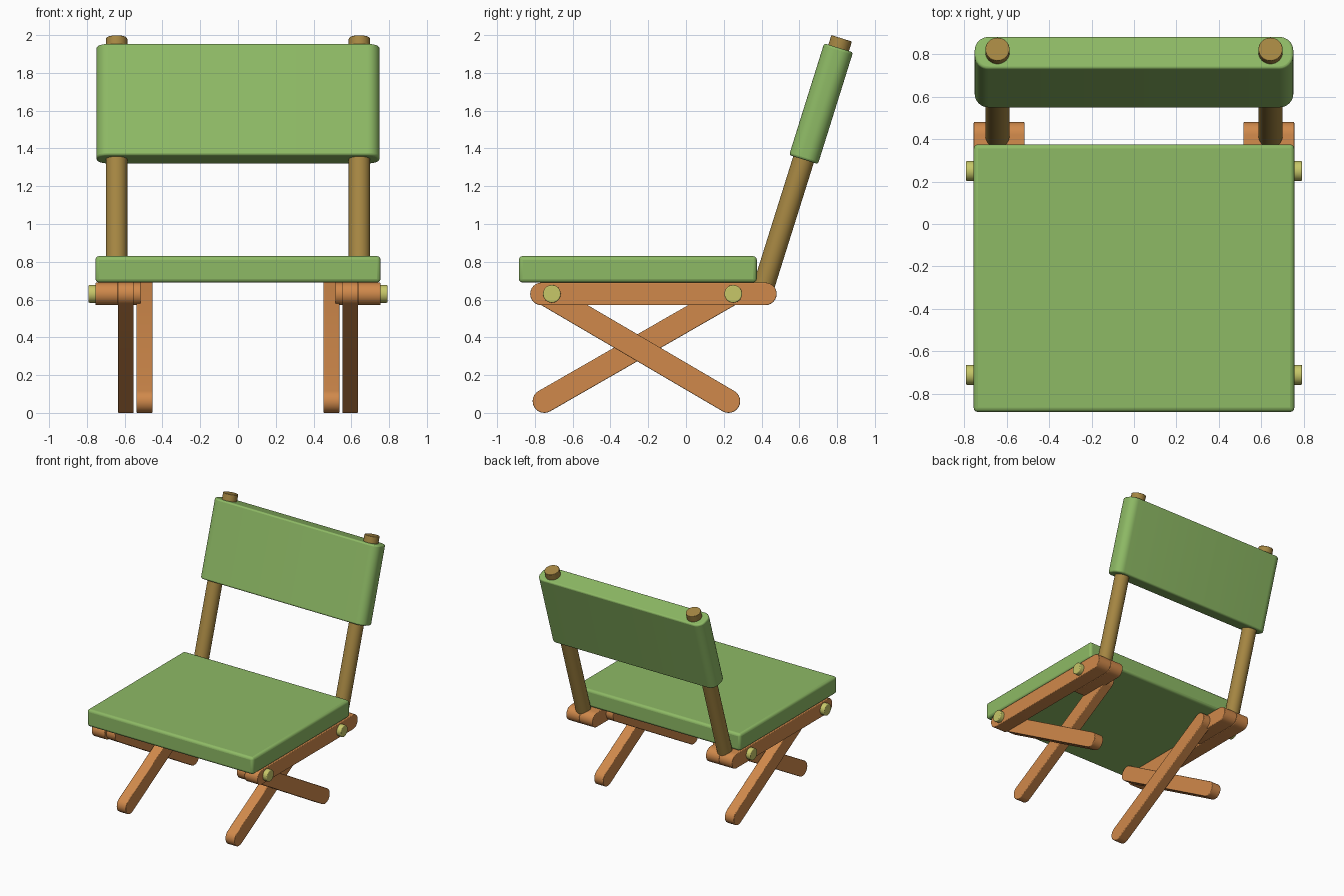
import bpy, bmesh, math
from mathutils import Vector, Matrix

cube = bpy.data.objects.get("Cube")
if cube:
    bpy.data.objects.remove(cube, do_unlink=True)


def material(name, rgb):
    m = bpy.data.materials.new(name)
    m.use_nodes = True
    m.diffuse_color = (*rgb, 1)
    m.node_tree.nodes["Principled BSDF"].inputs["Base Color"].default_value = (*rgb, 1)
    return m


GREEN = material("green canvas", (0.27, 0.49, 0.13))
ORANGE = material("orange wood", (0.63, 0.25, 0.07))
BROWN = material("brown wood", (0.38, 0.24, 0.055))
YELLOW = material("pale yellow bolt", (0.57, 0.57, 0.14))


def finish(bm, name, mat, bevel=0.0):
    bmesh.ops.recalc_face_normals(bm, faces=bm.faces)
    me = bpy.data.meshes.new(name)
    bm.to_mesh(me)
    bm.free()
    me.materials.append(mat)
    ob = bpy.data.objects.new(name, me)
    bpy.context.collection.objects.link(ob)
    if bevel:
        mod = ob.modifiers.new("soft edges", 'BEVEL')
        mod.width, mod.segments = bevel, 3
        mod.limit_method, mod.angle_limit = 'ANGLE', math.radians(40)
    bpy.ops.object.select_all(action='DESELECT')
    bpy.context.view_layer.objects.active = ob
    ob.select_set(True)
    bpy.ops.object.shade_smooth_by_angle(angle=math.radians(35))
    return ob


def bar(name, start, end, x0, x1, r=0.06, mat=ORANGE):
    """Round-ended plank between two (y, z) points, spanning x0 to x1."""
    a, b = Vector(start), Vector(end)
    heading = math.atan2(b.y - a.y, b.x - a.x)
    steps = 12
    bm = bmesh.new()
    ring = []
    for centre, turn in ((b, -math.pi / 2), (a, math.pi / 2)):
        for i in range(steps + 1):
            t = heading + turn + math.pi * i / steps
            ring.append(bm.verts.new((x0, centre.x + r * math.cos(t), centre.y + r * math.sin(t))))
    face = bm.faces.new(ring)
    out = bmesh.ops.extrude_face_region(bm, geom=[face])
    verts = [g for g in out["geom"] if isinstance(g, bmesh.types.BMVert)]
    bmesh.ops.translate(bm, verts=verts, vec=(x1 - x0, 0, 0))
    return finish(bm, name, mat, 0.005)


def rod(name, p, q, r, mat, bevel):
    p, q = Vector(p), Vector(q)
    bm = bmesh.new()
    rot = (q - p).to_track_quat('Z', 'Y').to_matrix().to_4x4()
    bmesh.ops.create_cone(bm, cap_ends=True, segments=32, radius1=r, radius2=r,
                          depth=(q - p).length, matrix=Matrix.Translation((p + q) / 2) @ rot)
    return finish(bm, name, mat, bevel)


def cushion(name, size, centre, tilt=0.0, corner=0.0, bevel=0.02):
    bm = bmesh.new()
    bmesh.ops.create_cube(bm, size=1)
    bmesh.ops.scale(bm, verts=bm.verts, vec=size)
    if corner:  # round the upright edges
        upright = [e for e in bm.edges if abs(e.verts[0].co.z - e.verts[1].co.z) > 0.1]
        bmesh.ops.bevel(bm, geom=upright, offset=corner, segments=8, profile=0.5, affect='EDGES')
    bmesh.ops.transform(bm, verts=bm.verts,
                        matrix=Matrix.Translation(centre) @ Matrix.Rotation(tilt, 4, 'X'))
    return finish(bm, name, GREEN, bevel)


# Seat and reclined backrest
cushion("seat", (1.51, 1.26, 0.14), (0, -0.255, 0.76))
cushion("backrest", (1.5, 0.16, 0.62), (0, 0.715, 1.637), math.radians(-17.4), 0.065, 0.012)

# Frame, repeated on both sides
for side, s in (("left", 1), ("right", -1)):
    bar(side + "_rail", (-0.765, 0.63), (0.42, 0.63), s * 0.635, s * 0.755)
    bar(side + "_post_block", (0.06, 0.63), (0.42, 0.63), s * 0.515, s * 0.636)
    bar(side + "_outer_leg", (-0.745, 0.63), (0.225, 0.062), s * 0.552, s * 0.636, 0.062)
    bar(side + "_inner_leg", (0.24, 0.63), (-0.75, 0.062), s * 0.452, s * 0.537, 0.062)
    rod(side + "_back_post", (s * 0.643, 0.405, 0.65), (s * 0.643, 0.824, 1.983), 0.057, BROWN, 0.004)
    for place, y in (("front", -0.71), ("rear", 0.25)):
        rod(f"{side}_{place}_bolt", (s * 0.70, y, 0.63), (s * 0.792, y, 0.63), 0.047, YELLOW, 0.006)
